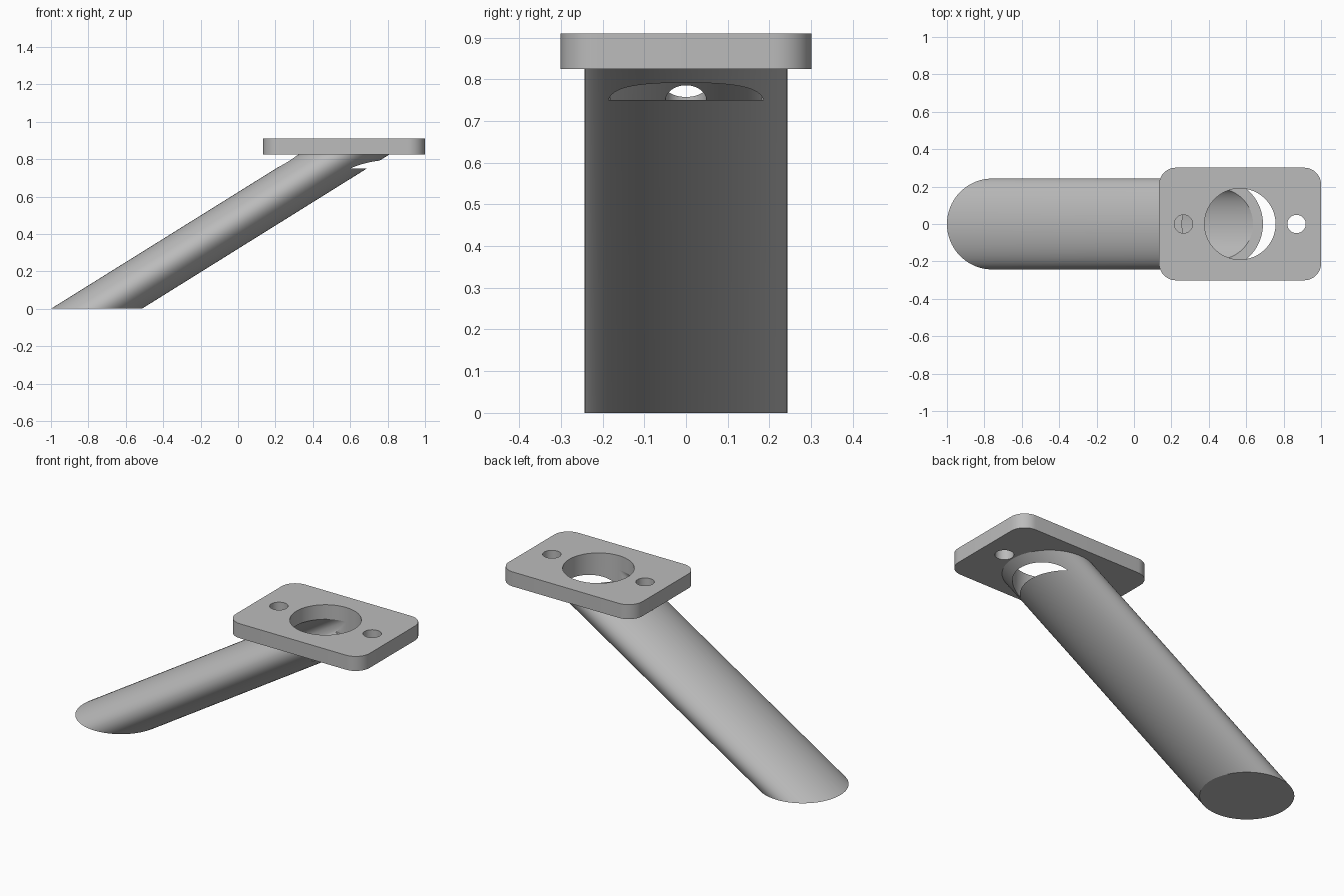
import bpy
import bmesh
from mathutils import Matrix

cube = bpy.data.objects.get("Cube")
if cube:
    bpy.data.objects.remove(cube, do_unlink=True)

# Main dimensions
PLATE_BOTTOM, PLATE_TOP = 0.825, 0.91
POCKET_FLOOR = 0.75          # depth reached by all vertical holes
PLATE_X = 0.567              # centre of the plate and its big hole
FOOT_X = -0.757              # centre of the tube on the ground
SLANT = (PLATE_X - FOOT_X) / PLATE_BOTTOM

grey = bpy.data.materials.new("plain grey")
grey.use_nodes = True
grey.diffuse_color = (0.5, 0.5, 0.5, 1)
grey.node_tree.nodes["Principled BSDF"].inputs["Base Color"].default_value = (0.5, 0.5, 0.5, 1)


def make_object(name, bm):
    bmesh.ops.recalc_face_normals(bm, faces=bm.faces)
    mesh = bpy.data.meshes.new(name)
    bm.to_mesh(mesh)
    bm.free()
    mesh.materials.append(grey)
    obj = bpy.data.objects.new(name, mesh)
    bpy.context.collection.objects.link(obj)
    return obj


def rod(name, x, radius, bottom, top, slant=0.0, sides=96):
    """Round rod with level ends; slant shifts it along x as it rises."""
    bm = bmesh.new()
    bmesh.ops.create_cone(bm, cap_ends=True, segments=sides, radius1=radius,
                          radius2=radius, depth=top - bottom,
                          matrix=Matrix.Translation((0, 0, (top + bottom) / 2)))
    for v in bm.verts:
        v.co.x += x + slant * v.co.z
    return make_object(name, bm)


def select_only(obj):
    bpy.ops.object.select_all(action='DESELECT')
    obj.select_set(True)
    bpy.context.view_layer.objects.active = obj


def cut(obj, cutter):
    mod = obj.modifiers.new("cut", 'BOOLEAN')
    mod.operation = 'DIFFERENCE'
    mod.solver = 'EXACT'
    mod.object = cutter
    select_only(obj)
    bpy.ops.object.modifier_apply(modifier=mod.name)


# Mounting plate with rounded upright corners
bm = bmesh.new()
bmesh.ops.create_cube(bm, size=1)
for v in bm.verts:
    v.co.x = PLATE_X + v.co.x * 0.866
    v.co.y *= 0.602
    v.co.z = PLATE_TOP if v.co.z > 0 else PLATE_BOTTOM
upright = [e for e in bm.edges if abs(e.verts[0].co.z - e.verts[1].co.z) > 0.01]
bmesh.ops.bevel(bm, geom=upright, offset=0.09, offset_type='OFFSET',
                segments=12, profile=0.5, affect='EDGES')
plate = make_object("mounting_plate", bm)

# Slanted tube, hollow with a closed foot
tube = rod("slanted_tube", FOOT_X, 0.243, 0, PLATE_BOTTOM, SLANT)
bore = rod("bore_cutter", FOOT_X, 0.19, 0.085, PLATE_TOP, SLANT)
cut(tube, bore)

# Big vertical hole and two screw holes run through the plate into the tube
cutters = [rod("socket_cutter", PLATE_X, 0.19, POCKET_FLOOR, 1)]
for side in (-1, 1):
    cutters.append(rod("screw_cutter", PLATE_X + side * 0.302, 0.049,
                       POCKET_FLOOR, 1, sides=48))
for cutter in cutters:
    cut(plate, cutter)
    cut(tube, cutter)

for cutter in cutters + [bore]:
    bpy.data.objects.remove(cutter, do_unlink=True)

for part in (plate, tube):
    select_only(part)
    bpy.ops.object.shade_smooth_by_angle()
